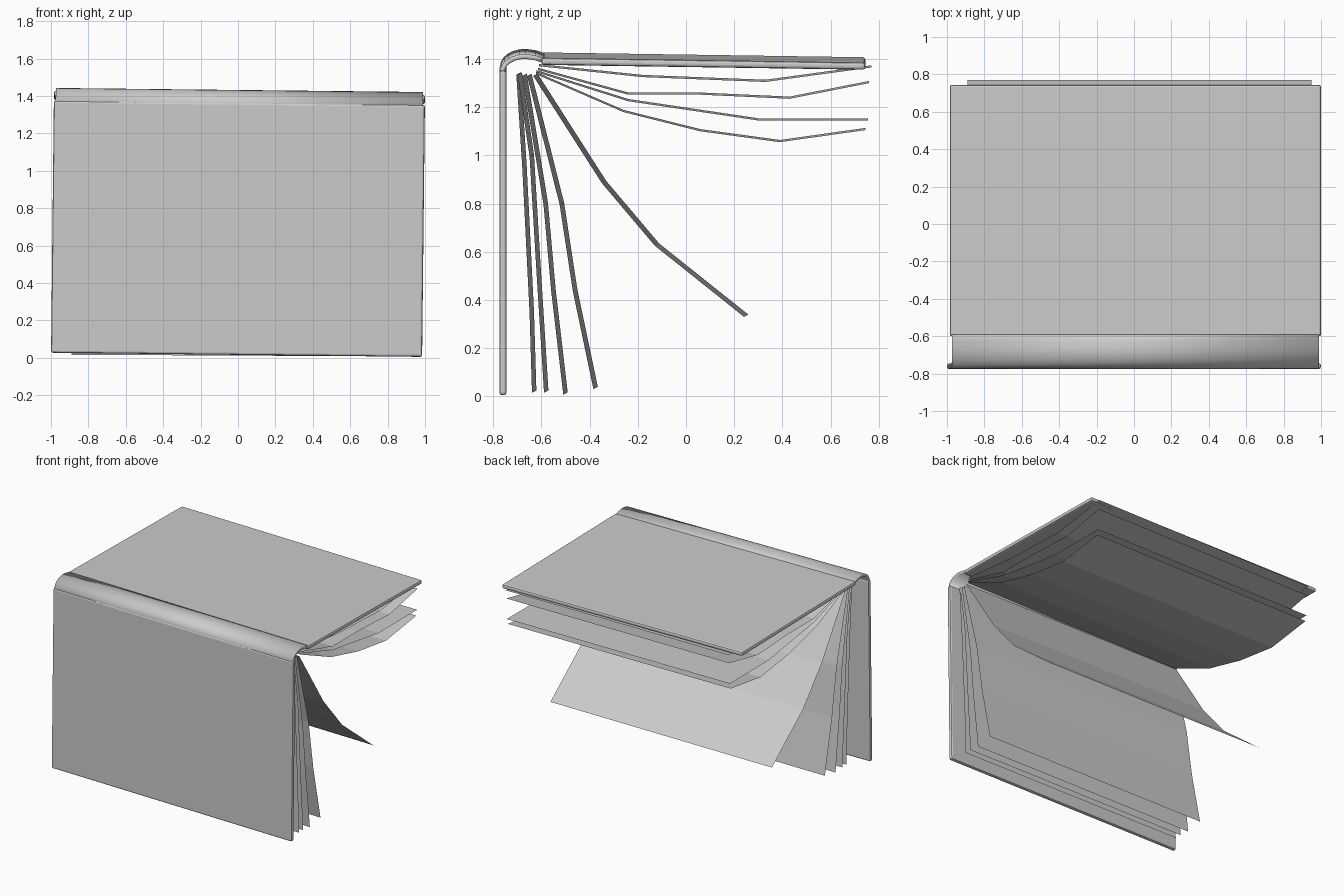
import bpy, bmesh, math
from mathutils import Matrix, Vector

if "Cube" in bpy.data.objects:
    bpy.data.objects.remove(bpy.data.objects["Cube"])

# The whole binding leans very slightly about the y axis
LEAN = Matrix.Translation((0, 0, 0.7)) @ Matrix.Rotation(0.011, 4, 'Y') @ Matrix.Translation((0, 0, -0.7))


def finish(name, bm, matrix=None):
    mesh = bpy.data.meshes.new(name)
    if matrix:
        bm.transform(matrix)
    bm.to_mesh(mesh)
    bm.free()
    obj = bpy.data.objects.new(name, mesh)
    bpy.context.collection.objects.link(obj)
    return obj


def cover(name, size, centre, pitch=0.0):
    """Thin board with rounded edges."""
    bm = bmesh.new()
    bmesh.ops.create_cube(bm, size=1)
    bmesh.ops.scale(bm, vec=size, verts=bm.verts)
    bmesh.ops.bevel(bm, geom=bm.edges[:], offset=0.011, segments=2, profile=0.5, affect='EDGES')
    bm.transform(Matrix.Translation(centre) @ Matrix.Rotation(pitch, 4, 'X'))
    return finish(name, bm, LEAN)


def sheet(bm, x0, x1, path, skew_y=0.0, skew_z=0.0):
    """Strip of quads following a (y, z) path between x0 and x1."""
    rows = [[bm.verts.new((x, y + skew_y * x, z + skew_z * x)) for x in (x0, x1)] for y, z in path]
    for a, b in zip(rows, rows[1:]):
        bm.faces.new((a[0], a[1], b[1], b[0]))


# Cover boards
cover("front_cover", (1.984, 0.030, 1.348), (0, -0.76, 0.69))
cover("back_cover", (1.984, 1.345, 0.030), (0, 0.072, 1.392), math.atan2(-0.02, 1.345))

# Curved spine joining the boards
arc = [(-0.665 - 0.097 * math.cos(t), 1.36 + 0.062 * math.sin(t))
       for t in (math.radians(15 * i) for i in range(7))]
bm = bmesh.new()
sheet(bm, -0.982, 0.982, [(-0.762, 1.355)] + arc + [(-0.625, 1.416), (-0.59, 1.405)])
spine = finish("spine", bm, LEAN)
solid = spine.modifiers.new("thickness", 'SOLIDIFY')
solid.thickness = 0.02
solid.offset = 0
for p in spine.data.polygons:
    p.use_smooth = True

# Leaves lifted towards the back cover
upper = [
    [(-0.61, 1.375), (-0.18, 1.33), (0.33, 1.31), (0.77, 1.37)],
    [(-0.615, 1.36), (-0.24, 1.257), (0.06, 1.257), (0.43, 1.24), (0.76, 1.305)],
    [(-0.62, 1.35), (-0.24, 1.23), (0.30, 1.15), (0.755, 1.15)],
    [(-0.622, 1.342), (-0.26, 1.185), (0.06, 1.105), (0.39, 1.06), (0.745, 1.11)],
]
# Leaves hanging towards the front cover
lower = [
    [(-0.625, 1.335), (-0.34, 0.89), (-0.12, 0.63), (0.25, 0.335)],
    [(-0.65, 1.335), (-0.515, 0.80), (-0.46, 0.44), (-0.375, 0.035)],
    [(-0.67, 1.335), (-0.582, 0.80), (-0.55, 0.44), (-0.50, 0.012)],
    [(-0.69, 1.34), (-0.64, 1.0), (-0.61, 0.5), (-0.58, 0.02)],
    [(-0.695, 1.34), (-0.67, 0.95), (-0.64, 0.35), (-0.63, 0.02)],
]
for group, paths, sy in (("upper", upper, 0.0), ("lower", lower, -0.01)):
    for i, path in enumerate(paths):
        bm = bmesh.new()
        sheet(bm, -0.89, 0.95, path, sy, -0.005)
        finish(f"{group}_page_{i + 1}", bm)
